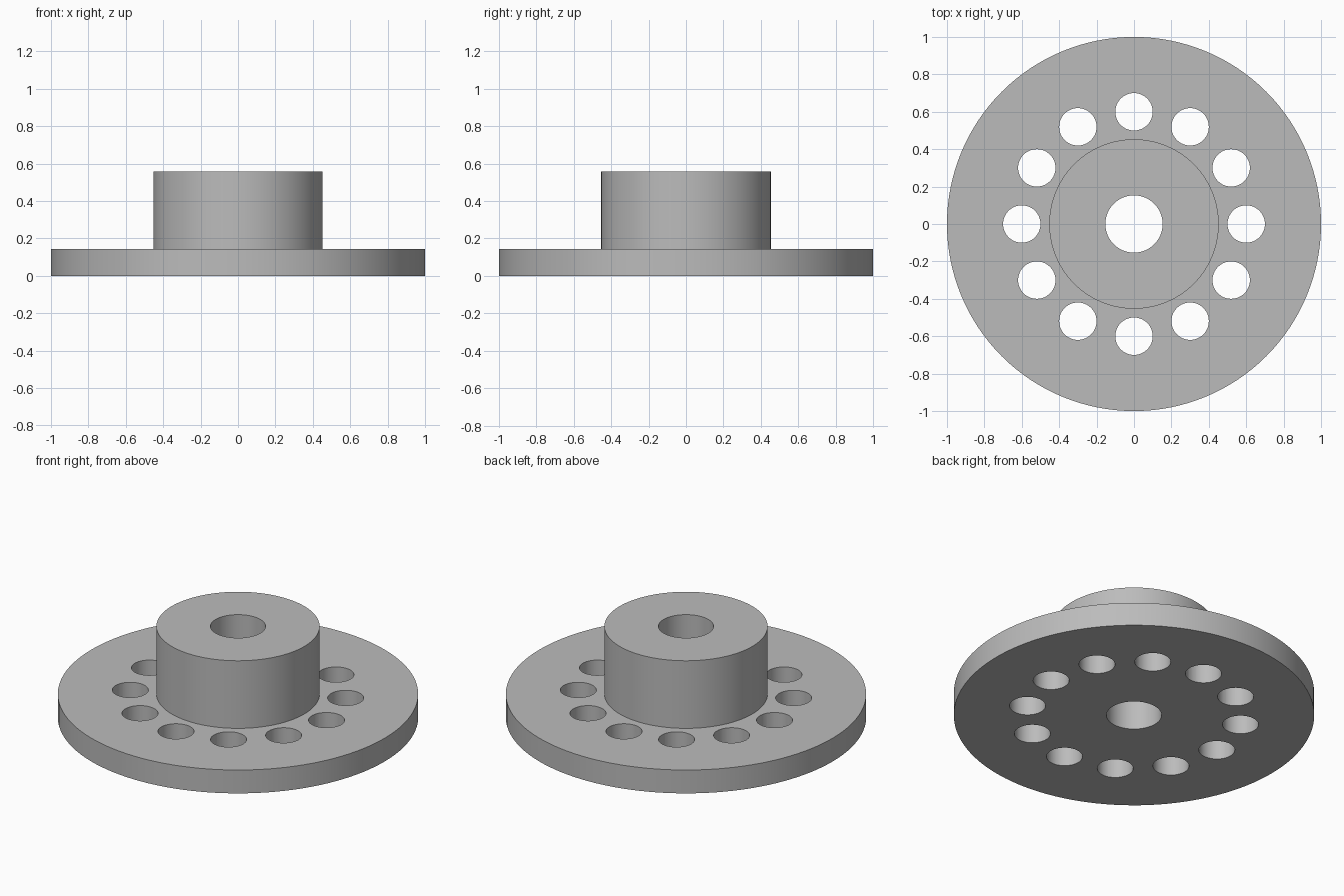
import bpy
import bmesh
from math import cos, sin, tau, radians
from mathutils import Matrix

cube = bpy.data.objects.get("Cube")
if cube:
    bpy.data.objects.remove(cube, do_unlink=True)

FLANGE_R, FLANGE_H = 1.0, 0.143
HUB_R, HUB_H = 0.453, 0.557
BORE_R = 0.153
HOLE_R, HOLE_CIRCLE, HOLES = 0.1, 0.6, 12
STEPS = 128

# Single flat colour
grey = bpy.data.materials.new("plain grey")
grey.use_nodes = True
colour = (0.5, 0.5, 0.5, 1)
grey.diffuse_color = colour
grey.node_tree.nodes["Principled BSDF"].inputs["Base Color"].default_value = colour


def add_object(name, bm):
    bmesh.ops.recalc_face_normals(bm, faces=bm.faces)
    mesh = bpy.data.meshes.new(name)
    bm.to_mesh(mesh)
    bm.free()
    mesh.materials.append(grey)
    obj = bpy.data.objects.new(name, mesh)
    bpy.context.collection.objects.link(obj)
    return obj


# Flange, hub and central bore as one turned section
profile = [(BORE_R, 0), (FLANGE_R, 0), (FLANGE_R, FLANGE_H),
           (HUB_R, FLANGE_H), (HUB_R, HUB_H), (BORE_R, HUB_H)]
bm = bmesh.new()
rings = [[bm.verts.new((r * cos(tau * i / STEPS), r * sin(tau * i / STEPS), z))
          for i in range(STEPS)] for r, z in profile]
for k, ring in enumerate(rings):
    above = rings[(k + 1) % len(rings)]
    for i in range(STEPS):
        j = (i + 1) % STEPS
        bm.faces.new((ring[i], ring[j], above[j], above[i]))
body = add_object("flanged_hub", bm)

# Ring of bolt hole cutters
bm = bmesh.new()
for i in range(HOLES):
    a = tau * i / HOLES
    place = Matrix.Translation((HOLE_CIRCLE * cos(a), HOLE_CIRCLE * sin(a), FLANGE_H / 2))
    bmesh.ops.create_cone(bm, cap_ends=True, segments=48, radius1=HOLE_R,
                          radius2=HOLE_R, depth=FLANGE_H * 2, matrix=place)
cutter = add_object("bolt_hole_cutter", bm)
cutter.hide_render = True

# Drill the bolt holes and bake the result
drill = body.modifiers.new("bolt holes", "BOOLEAN")
drill.operation = "DIFFERENCE"
drill.solver = "EXACT"
drill.object = cutter
bpy.ops.object.select_all(action="DESELECT")
body.select_set(True)
bpy.context.view_layer.objects.active = body
bpy.ops.object.modifier_apply(modifier=drill.name)
bpy.data.objects.remove(cutter, do_unlink=True)

# Smooth round walls with crisp rims
bpy.ops.object.shade_smooth_by_angle(angle=radians(30))
